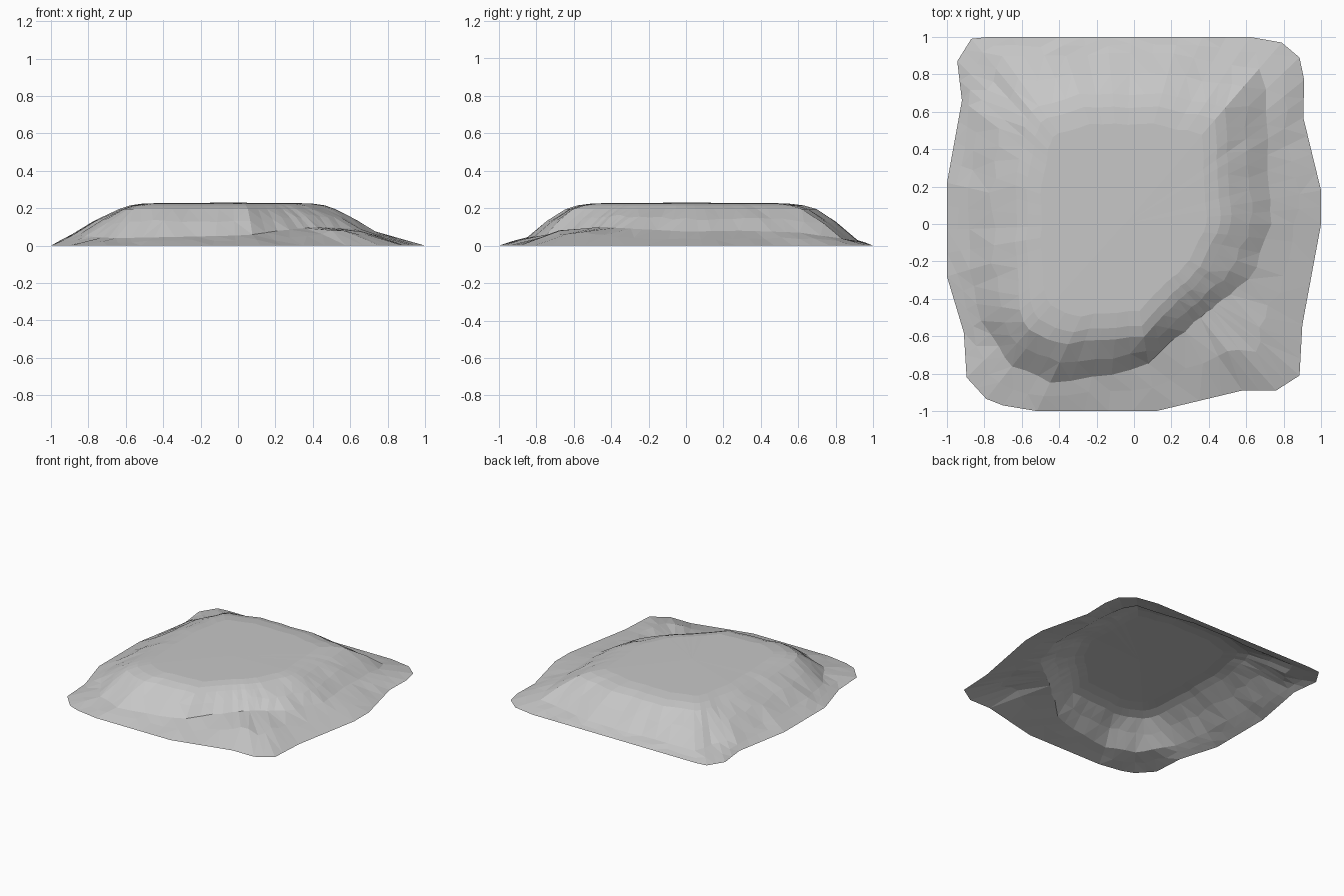
import bpy
import bmesh
import math
import random
from mathutils import Vector

random.seed(4)
default_cube = bpy.data.objects.get("Cube")
if default_cube:
    bpy.data.objects.remove(default_cube)

CENTRE = Vector((-0.05, 0))

# Ground outline, anticlockwise
OUTLINE = [(1, 0), (1, .18), (.905, .57), (.91, .77), (.885, .89), (.79, .97),
           (.62, 1), (-.78, 1), (-.87, .99), (-.945, .87), (-.92, .66),
           (-1, .22), (-1, -.28), (-.91, -.58), (-.895, -.82), (-.79, -.935),
           (-.7, -.97), (-.52, -1), (.12, -1), (.58, -.89), (.76, -.89),
           (.885, -.81), (.9, -.54)]

# Foot of the steep slope, with heights
FOOT = [(.74, 0, .075), (.72, .3, .08), (.7, .6, .07), (.72, .82, .04),
        (.3, .9, .03), (-.2, .91, .03), (-.7, .89, .035), (-.84, .6, .06),
        (-.88, .2, .06), (-.88, -.2, .06), (-.82, -.5, .05), (-.66, -.76, .04),
        (-.4, -.86, .045), (.05, -.77, .055), (.22, -.61, .08), (.42, -.45, .1),
        (.63, -.28, .09)]

# Shoulder below the flat top
SHOULDER = [(.52, 0), (.5, .4), (.48, .62), (.2, .69), (-.3, .69), (-.55, .62),
            (-.63, .3), (-.63, -.1), (-.62, -.45), (-.56, -.58), (-.4, -.64),
            (.05, -.6), (.22, -.43), (.4, -.26)]


def with_height(points, height):
    return [Vector((x, y, height)) for x, y in points]


def subdivide(loop, step):
    """Split the long edges of a closed loop."""
    result = []
    for a, b in zip(loop, loop[1:] + loop[:1]):
        count = max(1, math.ceil((b - a).length / step))
        result += [a.lerp(b, i / count) for i in range(count)]
    return result


def cross2(a, b):
    return a.x * b.y - a.y * b.x


def hit(loop, direction):
    """Point where a ray from the centre crosses a closed loop."""
    for a, b in zip(loop, loop[1:] + loop[:1]):
        start, edge = a.xy - CENTRE, (b - a).xy
        bottom = cross2(direction, edge)
        if abs(bottom) < 1e-9:
            continue
        reach = cross2(start, edge) / bottom
        along = cross2(start, direction) / bottom
        if reach > 0 and -1e-6 <= along <= 1 + 1e-6:
            return a.lerp(b, along)
    return loop[0].copy()


def blend(inner, outer, amount, lift, wobble):
    """Ring between two rings, raised and made slightly uneven."""
    ring = []
    for a, b in zip(inner, outer):
        point = a.lerp(b, amount + random.uniform(-wobble, wobble))
        point.z = max(0.004, point.z + lift + random.uniform(-wobble, wobble) * 0.05)
        ring.append(point)
    return ring


def shrink(ring, scale, height):
    """Copy of a ring drawn in towards the centre at one height."""
    flat = [CENTRE + (p.xy - CENTRE) * scale for p in ring]
    return with_height(flat, height)


def roughen(ring, amount):
    for point in ring:
        factor = 1 + random.uniform(-amount, amount)
        point.xy = CENTRE + (point.xy - CENTRE) * factor


# Rings from the rim up to the flat top
rim = subdivide(with_height(OUTLINE, 0), 0.13)
directions = [(p.xy - CENTRE).normalized() for p in rim]
foot_loop = [Vector(p) for p in FOOT]
shoulder_loop = with_height(SHOULDER, 0.195)
foot = [hit(foot_loop, d) for d in directions]
shoulder = [hit(shoulder_loop, d) for d in directions]
roughen(foot, 0.012)
roughen(shoulder, 0.012)
apron = blend(foot, rim, 0.5, 0, 0.08)
slope = blend(shoulder, foot, 0.5, 0.008, 0.06)

# Low swelling on the front corner
for point in apron:
    distance = (point.xy - Vector((.52, -.58))).length
    point.z += 0.04 * math.exp(-(distance / 0.17) ** 2)

brow = shrink(shoulder, 0.9, 0.215)
plateau = shrink(shoulder, 0.77, 0.226)

# Open shell
bm = bmesh.new()
rings = [[bm.verts.new(p) for p in ring]
         for ring in (rim, apron, foot, slope, shoulder, brow, plateau)]
count = len(rim)
for lower, upper in zip(rings, rings[1:]):
    for i in range(count):
        j = (i + 1) % count
        bm.faces.new((lower[i], lower[j], upper[j], upper[i]))
peak = bm.verts.new((CENTRE.x, CENTRE.y, 0.23))
for i in range(count):
    bm.faces.new((rings[-1][i], rings[-1][(i + 1) % count], peak))
bmesh.ops.triangulate(bm, faces=bm.faces[:], quad_method='SHORT_EDGE')

mesh = bpy.data.meshes.new("mound")
bm.to_mesh(mesh)
bm.free()
mound = bpy.data.objects.new("mound", mesh)
bpy.context.collection.objects.link(mound)

# Plain grey
grey = bpy.data.materials.new("light_grey")
grey.use_nodes = True
colour = (0.57, 0.57, 0.57, 1)
grey.diffuse_color = colour
grey.node_tree.nodes["Principled BSDF"].inputs["Base Color"].default_value = colour
mesh.materials.append(grey)
